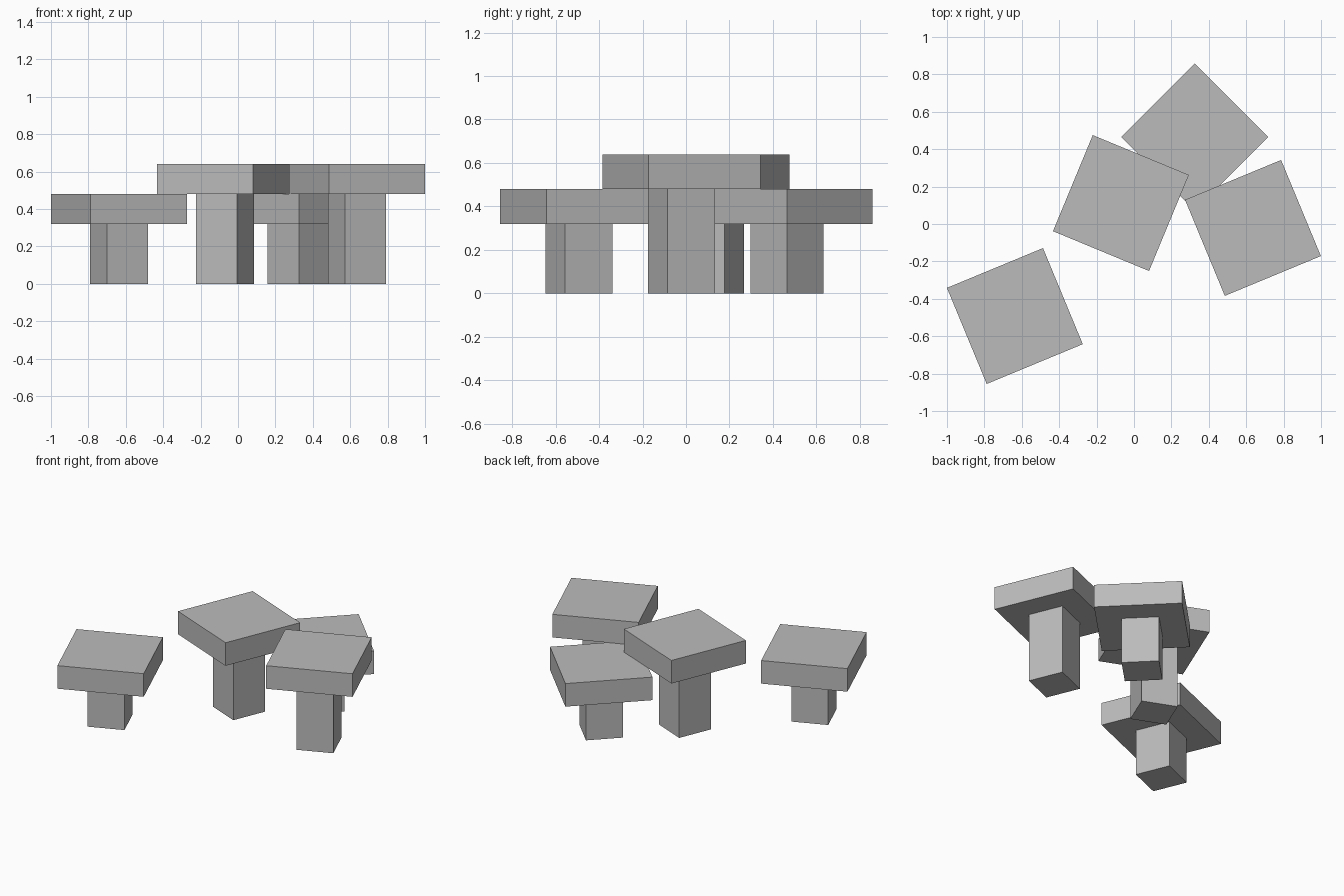
import bpy
import math

if "Cube" in bpy.data.objects:
    bpy.data.objects.remove(bpy.data.objects["Cube"])

SLAB_SIDE = 0.556
SLAB_THICK = 0.16
STEM_SIDE = 0.237

grey = bpy.data.materials.new("plain grey")
grey.diffuse_color = (0.5, 0.5, 0.5, 1.0)
grey.use_nodes = True
grey.node_tree.nodes["Principled BSDF"].inputs["Base Color"].default_value = grey.diffuse_color


def block(name, x, y, z0, z1, side, angle):
    """Square upright block between two heights, turned about z."""
    bpy.ops.mesh.primitive_cube_add(size=1, location=(x, y, (z0 + z1) / 2),
                                    rotation=(0, 0, math.radians(angle)))
    obj = bpy.context.object
    obj.name = name
    obj.scale = (side, side, z1 - z0)
    obj.data.materials.append(grey)
    return obj


# Pedestals: label, x, y, stem height, turn in degrees
pedestals = [
    ("left", -0.637, -0.492, 0.32, 22.5),
    ("middle", -0.07, 0.112, 0.48, -22.5),
    ("right", 0.636, -0.021, 0.48, 22.5),
    ("back", 0.325, 0.465, 0.32, 45),
]

for label, x, y, height, angle in pedestals:
    # Narrow stem with a wide square slab on top
    block(label + "_stem", x, y, 0, height, STEM_SIDE, angle)
    block(label + "_slab", x, y, height, height + SLAB_THICK, SLAB_SIDE, angle)
